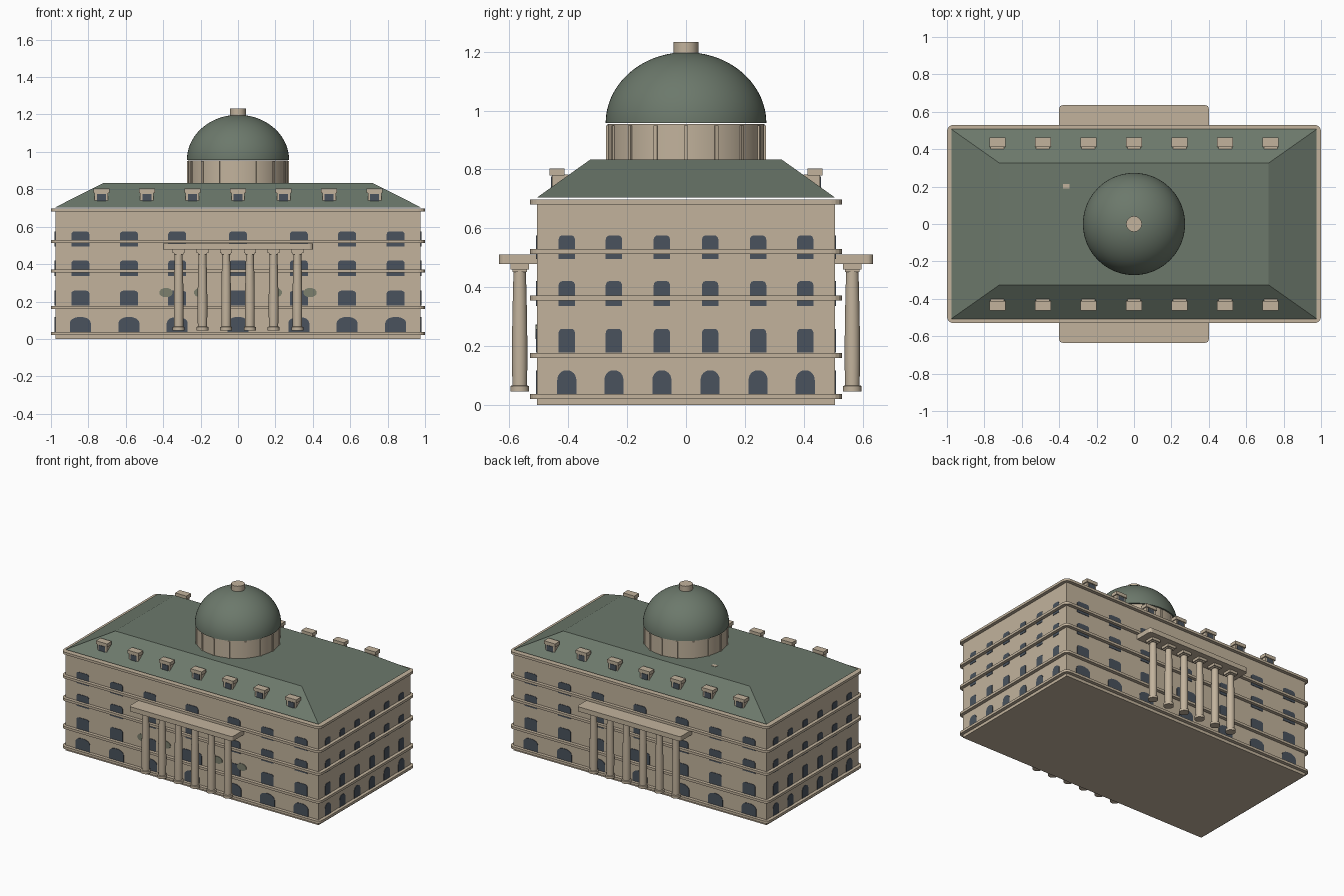
import bpy, bmesh, math
from mathutils import Matrix, Vector

cube = bpy.data.objects.get("Cube")
if cube:
    bpy.data.objects.remove(cube, do_unlink=True)


def material(name, rgb):
    m = bpy.data.materials.new(name)
    m.use_nodes = True
    m.diffuse_color = (*rgb, 1)
    m.node_tree.nodes["Principled BSDF"].inputs["Base Color"].default_value = (*rgb, 1)
    return m


STONE = material("beige stone", (0.54, 0.45, 0.335))
GREEN = material("green copper", (0.15, 0.19, 0.148))
GLASS = material("dark window", (0.068, 0.086, 0.11))
MOSS = material("pale green ornament", (0.2, 0.215, 0.155))


def finish(name, bm, mat, smooth=False):
    bmesh.ops.recalc_face_normals(bm, faces=bm.faces)
    me = bpy.data.meshes.new(name)
    bm.to_mesh(me)
    bm.free()
    ob = bpy.data.objects.new(name, me)
    bpy.context.collection.objects.link(ob)
    me.materials.append(mat)
    if smooth:
        bpy.ops.object.select_all(action="DESELECT")
        ob.select_set(True)
        bpy.context.view_layer.objects.active = ob
        bpy.ops.object.shade_smooth_by_angle(angle=math.radians(35))
    return ob


def add_box(bm, lo, hi):
    lo, hi = Vector(lo), Vector(hi)
    mat = Matrix.Translation((lo + hi) / 2) @ Matrix.Diagonal((*(hi - lo), 1))
    return bmesh.ops.create_cube(bm, size=1, matrix=mat)["verts"]


def rounded_slab(name, lo, hi, radius):
    """Box with its upright edges rounded."""
    bm = bmesh.new()
    add_box(bm, lo, hi)
    edges = [e for e in bm.edges if abs(e.verts[0].co.z - e.verts[1].co.z) > 0.001]
    bmesh.ops.bevel(bm, geom=edges, offset=radius, segments=4, profile=0.5, affect="EDGES")
    return finish(name, bm, STONE)


def lathe(bm, profile, sides, x=0, y=0):
    """Closed turned solid from (radius, height) pairs."""
    rings = []
    for r, z in profile:
        rings.append([bm.verts.new((x + r * math.cos(math.tau * i / sides),
                                    y + r * math.sin(math.tau * i / sides), z))
                      for i in range(sides)])
    for a, b in zip(rings, rings[1:]):
        for i in range(sides):
            j = (i + 1) % sides
            bm.faces.new((a[i], a[j], b[j], b[i]))
    bm.faces.new(rings[0])
    bm.faces.new(rings[-1])


W, D = 0.977, 0.507          # half width and half depth of the walls

# Main block
bm = bmesh.new()
add_box(bm, (-W, -D, 0), (W, D, 0.694))
finish("main_walls", bm, STONE)

# String courses and cornice
for i, z in enumerate((0.02, 0.16, 0.355, 0.512, 0.68)):
    rounded_slab(f"string_course_{i + 1}", (-1, -0.53, z), (1, 0.53, z + 0.017), 0.035)

# Hipped roof with a flat top
bm = bmesh.new()
for v in add_box(bm, (-W, -D, 0.704), (W, D, 0.833)):
    if v.co.z > 0.8:
        v.co.x *= 0.72 / W
        v.co.y *= 0.326 / D
finish("hipped_roof", bm, GREEN)

# Pale patch on the roof
bm = bmesh.new()
add_box(bm, (-0.38, 0.19, 0.832), (-0.345, 0.215, 0.835))
finish("roof_patch", bm, STONE)


# Windows: thin plates with rounded heads
def arch_points(width, low, high, rx, rz):
    h = width / 2
    pts = [(-h, low), (h, low)]
    for s in (1, -1):
        arc = [math.radians(90 * k / 6) for k in range(7)]
        for a in (arc if s > 0 else arc[::-1]):
            pts.append((s * (h - rx + rx * math.cos(a)), high - rz + rz * math.sin(a)))
    return pts


def wall_plate(bm, points, offset, turn, distance):
    """Place a flat outline on the wall facing the given turn about z."""
    rot = Matrix.Rotation(turn, 3, "Z")
    loops = [[bm.verts.new(rot @ Vector((u + offset, -distance - d, z))) for u, z in points]
             for d in (-0.002, 0.003)]
    bm.faces.new(loops[0])
    bm.faces.new(loops[1])
    n = len(points)
    for i in range(n):
        j = (i + 1) % n
        bm.faces.new((loops[0][i], loops[0][j], loops[1][j], loops[1][i]))


ROWS = ((0.037, 0.117), (0.178, 0.258), (0.336, 0.42), (0.495, 0.575))
long_columns = [s * x for x in (0.325, 0.583, 0.843) for s in (-1, 1)] + [0]
side_columns = [s * x for x in (0.082, 0.245, 0.405) for s in (-1, 1)]
walls = (("front", 0, D, long_columns, 1), ("back", math.pi, D, long_columns, 1),
         ("left", math.pi / 2, W, side_columns, 0.58),
         ("right", -math.pi / 2, W, side_columns, 0.58))
for name, turn, distance, columns, scale in walls:
    bm = bmesh.new()
    for row, (low, high) in enumerate(ROWS):
        width = (0.112 if row == 0 else 0.096) * scale
        rx, rz = (width * 0.45, 0.033) if row == 0 else (width * 0.2, 0.015)
        for c in columns:
            w = 0.15 if c == 0 and row == 1 else width
            wall_plate(bm, arch_points(w, low, high, rx, rz), c, turn, distance)
    finish(f"{name}_windows", bm, GLASS)

# Green ornaments behind the front columns
bm = bmesh.new()
for x in (-0.385, -0.2, 0.2, 0.385):
    oval = [(0.036 * math.cos(math.tau * k / 16), 0.248 + 0.025 * math.sin(math.tau * k / 16))
            for k in range(16)]
    wall_plate(bm, oval, x, 0, D + 0.001)
finish("front_ornaments", bm, MOSS)

# Porticoes, front and back
for name, s in (("front", -1), ("back", 1)):
    y0, y1 = sorted((s * 0.49, s * 0.635))
    rounded_slab(f"{name}_portico_slab", (-0.4, y0, 0.478), (0.4, y1, 0.511), 0.018)
    shafts, caps = bmesh.new(), bmesh.new()
    y = s * 0.565
    for x in [q * k for k in (0.0635, 0.19, 0.3175) for q in (-1, 1)]:
        lathe(shafts, [(0.032, 0.046), (0.032, 0.064), (0.025, 0.066), (0.026, 0.15),
                       (0.0255, 0.26), (0.0235, 0.36), (0.021, 0.455)], 24, x, y)
        add_box(caps, (x - 0.025, y - 0.025, 0.452), (x + 0.025, y + 0.025, 0.462))
        add_box(caps, (x - 0.032, y - 0.032, 0.46), (x + 0.032, y + 0.032, 0.48))
    finish(f"{name}_columns", shafts, STONE, True)
    finish(f"{name}_capitals", caps, STONE)

# Dormers along both long roof slopes
bodies, panes = bmesh.new(), bmesh.new()
for s in (-1, 1):
    for i in range(-3, 4):
        x = i * 0.2435

        def part(bm, half, near, far, low, high):
            a, b = sorted((s * near, s * far))
            add_box(bm, (x - half, a, low), (x + half, b, high))
        part(bodies, 0.036, 0.4, 0.456, 0.735, 0.782)
        part(bodies, 0.043, 0.412, 0.463, 0.78, 0.803)
        part(panes, 0.024, 0.45, 0.459, 0.738, 0.776)
finish("dormers", bodies, STONE)
finish("dormer_windows", panes, GLASS)

# Drum with sixteen pilasters
bm = bmesh.new()
lathe(bm, [(0.266, 0.825), (0.266, 0.955)], 64)
finish("dome_drum", bm, STONE, True)
bm = bmesh.new()
for i in range(16):
    verts = add_box(bm, (0.255, -0.006, 0.83), (0.272, 0.006, 0.95))
    bmesh.ops.rotate(bm, verts=verts, matrix=Matrix.Rotation(math.tau * i / 16, 3, "Z"))
finish("drum_pilasters", bm, STONE)

# Dome and lantern
bm = bmesh.new()
steps = [math.radians(88 * k / 24) for k in range(25)]
lathe(bm, [(0.273 * math.cos(a), 0.957 + 0.241 * math.sin(a)) for a in steps], 64)
finish("dome", bm, GREEN, True)
bm = bmesh.new()
lathe(bm, [(0.043, 1.185), (0.043, 1.233)], 12)
finish("lantern", bm, STONE, True)
